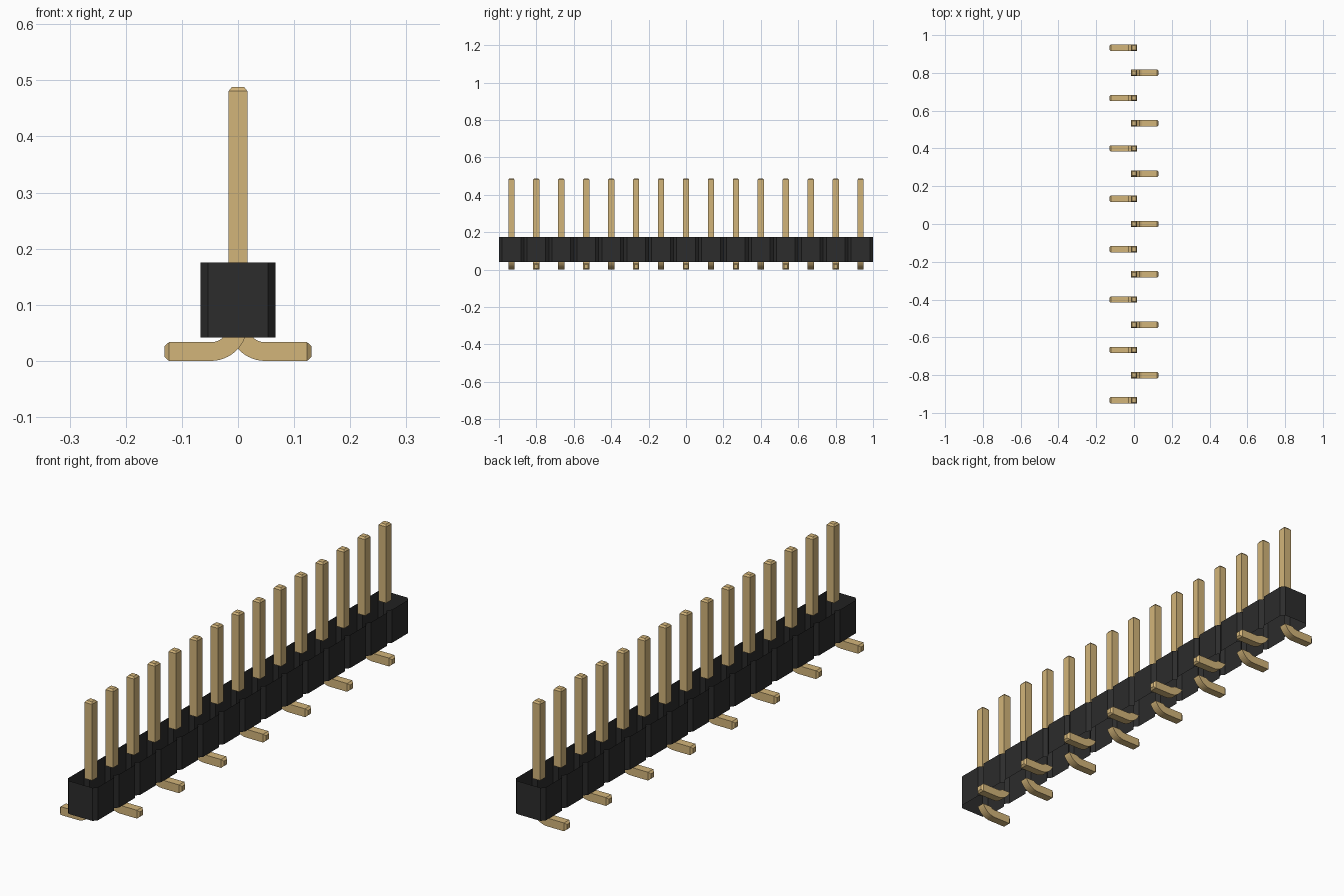
import bpy
import math

cube = bpy.data.objects.get("Cube")
if cube:
    bpy.data.objects.remove(cube, do_unlink=True)

COUNT = 15
PITCH = 2 / COUNT
HALF = PITCH / 2
BASE, TOP = 0.042, 0.175      # housing bottom and top
W = 0.0167                    # half thickness of a pin


def material(name, rgb):
    m = bpy.data.materials.new(name)
    m.use_nodes = True
    m.diffuse_color = (*rgb, 1)
    m.node_tree.nodes["Principled BSDF"].inputs["Base Color"].default_value = (*rgb, 1)
    return m


gold = material("gold metal", (0.65, 0.46, 0.195))
black = material("black plastic", (0.025, 0.025, 0.025))


def loft(name, rings, mat, cap_end=False):
    """Join equal-sized rings of points with quads, optionally closing the last ring."""
    n = len(rings[0])
    verts = [p for ring in rings for p in ring]
    faces = []
    for r in range(len(rings) - 1):
        for i in range(n):
            j = (i + 1) % n
            faces.append((r * n + i, r * n + j, (r + 1) * n + j, (r + 1) * n + i))
    if cap_end:
        faces.append(tuple(range(len(verts) - n, len(verts))))
    mesh = bpy.data.meshes.new(name)
    mesh.from_pydata(verts, [], faces)
    mesh.materials.append(mat)
    mesh.validate()
    return mesh


def place(name, mesh, y=0):
    ob = bpy.data.objects.new(name, mesh)
    ob.location.y = y
    bpy.context.collection.objects.link(ob)


# Housing: open sleeve whose outline is notched between the pin positions
CHAMFER_X, CHAMFER_Y = 0.013, 0.0167
side = []
for i in range(COUNT):
    y0 = -1 + i * PITCH
    side += [(HALF - CHAMFER_X, y0), (HALF, y0 + CHAMFER_Y),
             (HALF, y0 + PITCH - CHAMFER_Y)]
side.append((HALF - CHAMFER_X, 1))
outline = side + [(-x, y) for x, y in reversed(side)]
place("housing", loft("housing", [[(x, y, z) for x, y in outline] for z in (BASE, TOP)], black))


# Upright pin with a small bevelled tip
def square(h, z):
    return [(-h, -h, z), (h, -h, z), (h, h, z), (-h, h, z)]


pin = loft("pin", [square(W, TOP), square(W, 0.481), square(0.011, 0.488)], gold, True)


# Bent foot: curves out of the housing, runs flat, ends in a bevelled tip
def foot_mesh(name, s):
    def ring(outer, inner, h):
        pts = [(s * x, y, z) for (x, z), y in
               ((outer, -h), (outer, h), (inner, h), (inner, -h))]
        return pts if s > 0 else pts[::-1]

    cx, cz, r_out, r_in = 0.0483, 0.065, 0.065, 0.0317
    steps = 10

    def arc(radius, f):
        t = math.acos((cz - BASE) / radius) * (1 - f)
        return cx - radius * math.sin(t), cz - radius * math.cos(t)

    rings = [ring(arc(r_out, k / steps), arc(r_in, k / steps), W) for k in range(steps + 1)]
    rings.append(ring((0.123, 0), (0.123, 2 * W), W))
    rings.append(ring((0.131, 0.007), (0.131, 2 * W - 0.007), W - 0.007))
    return loft(name, rings, gold, True)


feet = [foot_mesh("right_foot", -1), foot_mesh("left_foot", 1)]

for i in range(COUNT):
    y = -1 + (i + 0.5) * PITCH
    place(f"pin_{i + 1}", pin, y)
    place(f"foot_{i + 1}", feet[i % 2], y)
